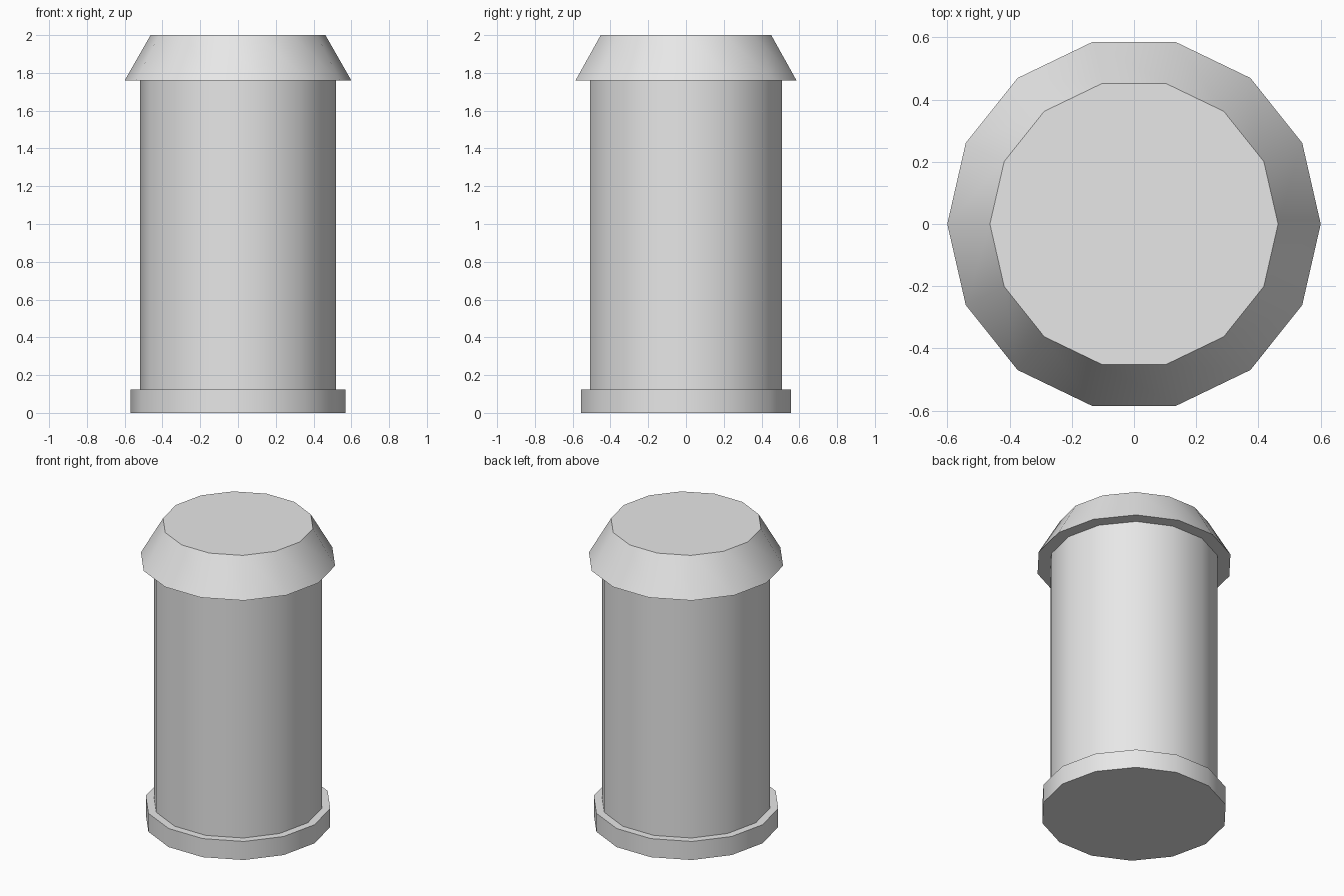
import bpy
import math

SIDES = 14

old = bpy.data.objects.get("Cube")
if old:
    bpy.data.objects.remove(old, do_unlink=True)

# One plain grey for the whole model
grey = bpy.data.materials.new("light_grey")
grey.use_nodes = True
color = (0.8, 0.8, 0.8, 1.0)
grey.diffuse_color = color
grey.node_tree.nodes["Principled BSDF"].inputs["Base Color"].default_value = color


def drum(name, r_bottom, r_top, z_bottom, z_top):
    """Capped round section with a corner on the x axis."""
    bpy.ops.mesh.primitive_cone_add(
        vertices=SIDES, radius1=r_bottom, radius2=r_top, depth=z_top - z_bottom,
        location=(0, 0, (z_bottom + z_top) / 2), rotation=(0, 0, math.pi / 2))
    bpy.ops.object.transform_apply(location=True, rotation=True, scale=True)
    obj = bpy.context.object
    obj.name = name
    obj.data.materials.append(grey)
    bpy.ops.object.shade_smooth_by_angle(angle=math.radians(35))
    return obj


drum("base_ring", 0.57, 0.57, 0.0, 0.125)    # wide foot
drum("shaft", 0.52, 0.52, 0.125, 1.76)       # main column
drum("tapered_cap", 0.6, 0.463, 1.76, 2.0)   # overhanging cap
